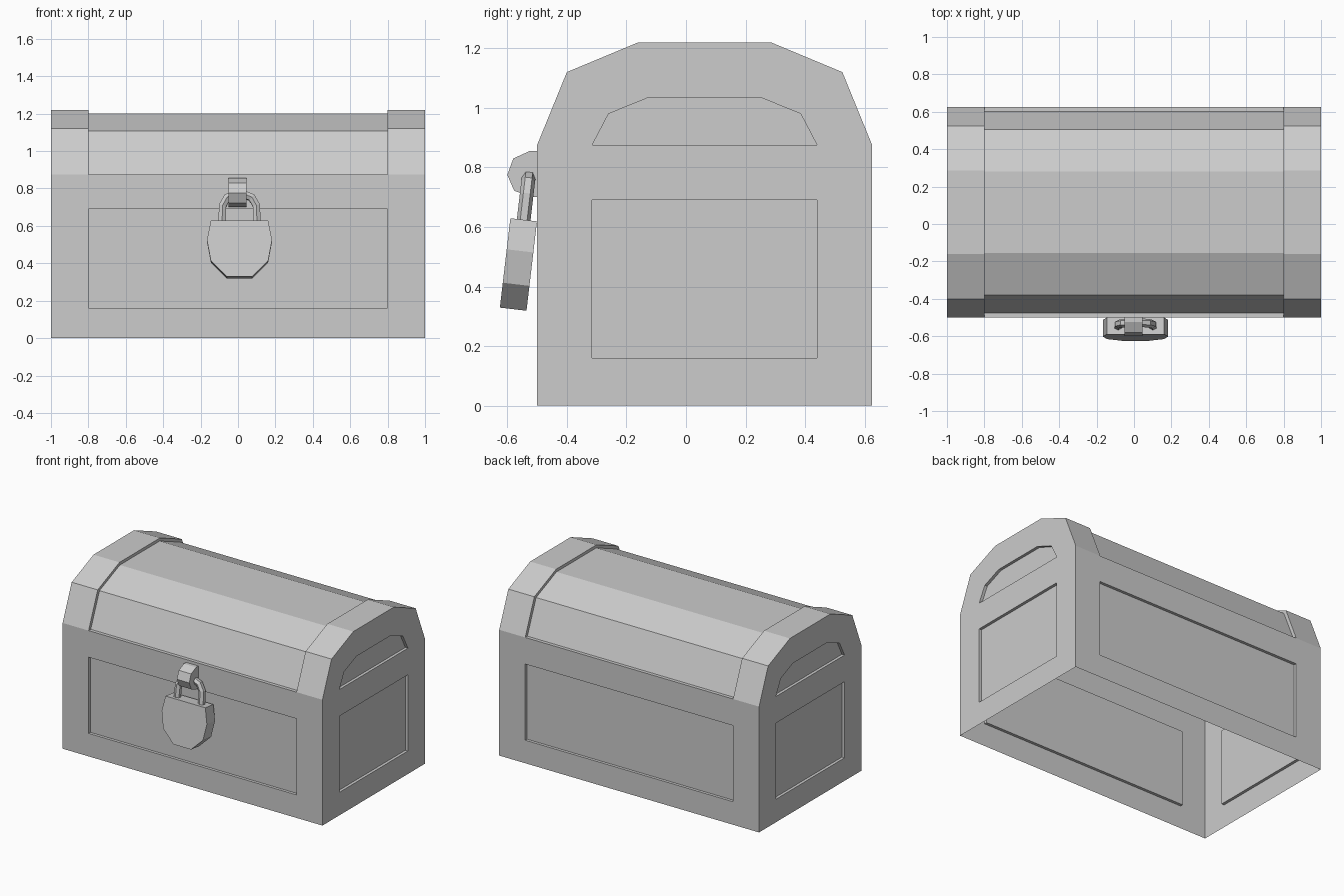
import bpy, bmesh
from math import radians
from mathutils import Matrix, Vector

cube = bpy.data.objects.get("Cube")
if cube:
    bpy.data.objects.remove(cube)

# One plain grey for everything
grey = bpy.data.materials.new("plain_grey")
grey.use_nodes = True
COLOUR = (0.604, 0.604, 0.604, 1)
grey.diffuse_color = COLOUR
grey.node_tree.nodes["Principled BSDF"].inputs["Base Color"].default_value = COLOUR

RECESS = 0.02
FRONT, BACK, RIM = -0.5, 0.625, 0.875


def finish(bm, name):
    bmesh.ops.remove_doubles(bm, verts=bm.verts, dist=0.0005)
    bmesh.ops.recalc_face_normals(bm, faces=bm.faces)
    mesh = bpy.data.meshes.new(name)
    bm.to_mesh(mesh)
    bm.free()
    mesh.materials.append(grey)
    obj = bpy.data.objects.new(name, mesh)
    bpy.context.collection.objects.link(obj)
    return obj


def bridge(bm, a, b, closed=False):
    """Quads between two matching point rows."""
    a, b = ([bm.verts.new(p) for p in row] for row in (a, b))
    for i in range(len(a) if closed else len(a) - 1):
        j = (i + 1) % len(a)
        bm.faces.new((a[i], a[j], b[j], b[i]))


def sunk_panel(bm, outer, inner, inward):
    """Flat frame around a panel pushed inward."""
    floor = [Vector(p) + Vector(inward) * RECESS for p in inner]
    bridge(bm, outer, inner, True)
    bridge(bm, inner, floor, True)
    bm.faces.new([bm.verts.new(p) for p in floor])


def rect(u0, u1, v0, v1):
    return [(u0, v0), (u1, v0), (u1, v1), (u0, v1)]


def prism(name, outline, low, high, place):
    """Closed solid from an outline, extruded between two offsets."""
    bm = bmesh.new()
    ends = [[place(u, v, d) for u, v in outline] for d in (low, high)]
    bridge(bm, *ends, closed=True)
    for end in ends:
        bm.faces.new([bm.verts.new(p) for p in end])
    return finish(bm, name)


# Chest walls with sunk panels, open underneath
bm = bmesh.new()
for y, inward in ((FRONT, 1), (BACK, -1)):
    sunk_panel(bm, [(u, y, v) for u, v in rect(-1, 1, 0, RIM)],
               [(u, y, v) for u, v in rect(-0.8, 0.8, 0.16, 0.69)], (0, inward, 0))
SEAM = 0.78
for x in (-1, 1):
    sunk_panel(bm, [(x, u, v) for u, v in rect(FRONT, BACK, 0, SEAM)],
               [(x, u, v) for u, v in rect(-0.315, 0.44, 0.16, 0.69)], (-x, 0, 0))
finish(bm, "chest_walls")

# Arched lid: raised end bands, sunk middle and sunk end panels
band = [(FRONT, RIM), (-0.4, 1.12), (-0.16, 1.22), (0.285, 1.22), (0.525, 1.12), (BACK, RIM)]
middle = [(-0.476, RIM), (-0.38, 1.107), (-0.156, 1.2), (0.281, 1.2), (0.505, 1.107), (0.601, RIM)]
window = [(-0.315, RIM), (-0.26, 0.98), (-0.125, 1.035), (0.25, 1.035), (0.385, 0.98), (0.44, RIM)]


def at(x, profile):
    return [(x, y, z) for y, z in profile]


bm = bmesh.new()
sunk = [band[0]] + middle + [band[-1]]
bridge(bm, at(-0.8, sunk), at(0.8, sunk))
for side in (-1, 1):
    bridge(bm, at(side, band), at(side * 0.8, band))
    bridge(bm, at(side * 0.8, band), at(side * 0.8, middle))
    end = [(FRONT, SEAM)] + band + [(BACK, SEAM)]
    hole = [window[0]] + window + [window[-1]]
    bridge(bm, at(side, end), at(side, hole))
    bridge(bm, at(side, [end[-1], end[0]]), at(side, [hole[-1], hole[0]]))
    floor_x = side * (1 - RECESS)
    bridge(bm, at(side, window), at(floor_x, window), True)
    bm.faces.new([bm.verts.new(p) for p in at(floor_x, window)])
finish(bm, "arched_lid")

# Hasp on the front wall
hasp = [(FRONT, 0.855), (-0.525, 0.855), (-0.58, 0.83), (-0.6, 0.775),
        (-0.577, 0.722), (-0.52, 0.7), (FRONT, 0.7)]
prism("hasp", hasp, -0.05, 0.045, lambda u, v, d: (d, u, v))

# Padlock hanging at a slight tilt
tilt = Matrix.Translation((0.008, -0.545, 0.624)) @ Matrix.Rotation(radians(-6.7), 4, "X")
half = [(0.153, 0), (0.174, -0.105), (0.153, -0.218), (0.068, -0.302)]
outline = half + [(-x, z) for x, z in reversed(half)]
lock = prism("padlock_body", outline, -0.045, 0.045, lambda u, v, d: (u, d, v))
lock.matrix_world = tilt

# Shackle: six-sided bar swept along an arch
arch = [(0.094, -0.02), (0.09, 0.085), (0.066, 0.128), (0.03, 0.143)]
path = arch + [(-x, z) for x, z in reversed(arch)]
curve = bpy.data.curves.new("shackle_path", "CURVE")
curve.dimensions = "3D"
curve.bevel_depth = 0.023
curve.bevel_resolution = 1
spline = curve.splines.new("POLY")
spline.points.add(len(path) - 1)
for point, (x, z) in zip(spline.points, path):
    point.co = (x, 0, z, 1)
spline.use_smooth = False
curve.materials.append(grey)
shackle = bpy.data.objects.new("shackle", curve)
bpy.context.collection.objects.link(shackle)
shackle.matrix_world = tilt
